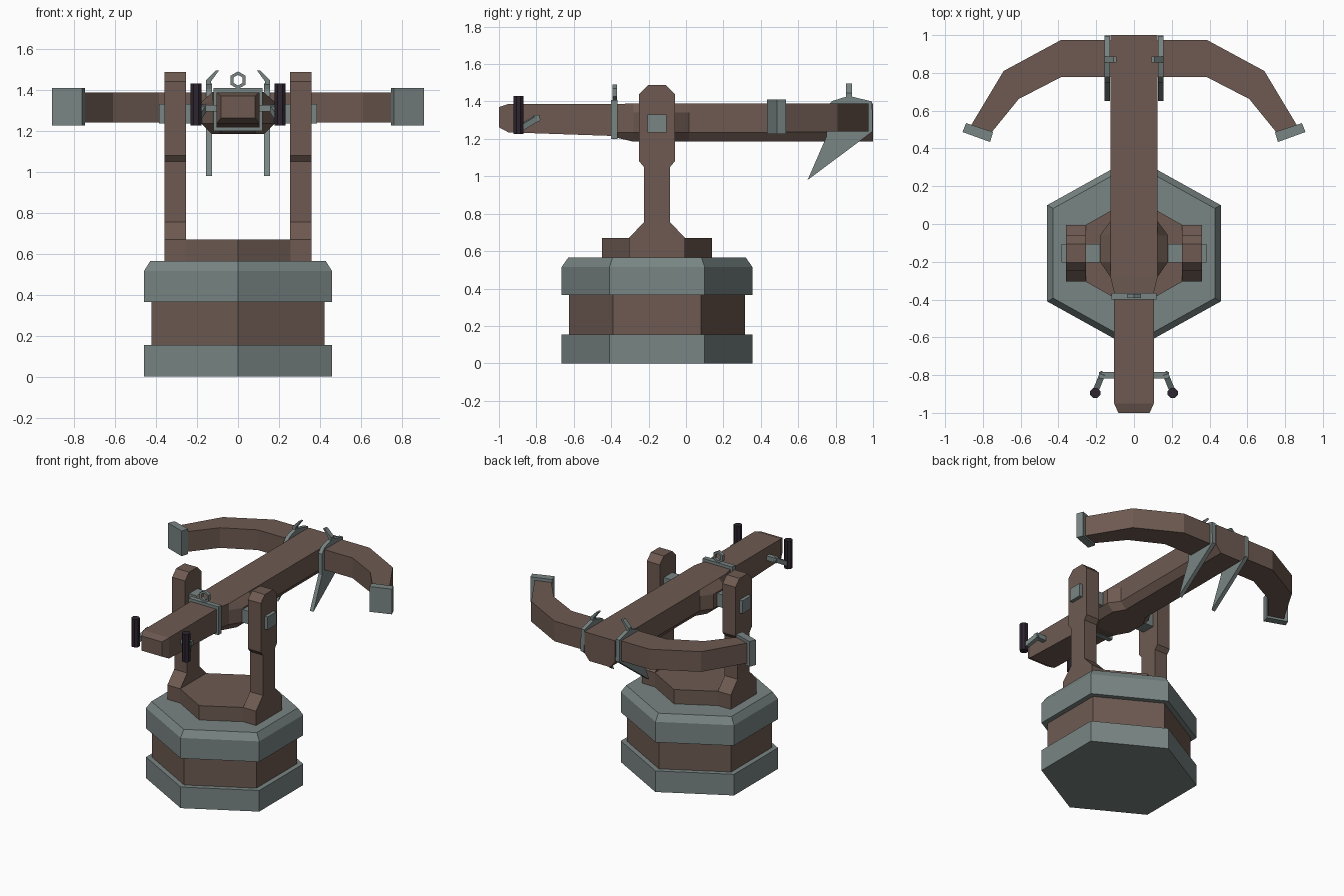
import bpy, math
from mathutils import Vector

if "Cube" in bpy.data.objects:
    bpy.data.objects.remove(bpy.data.objects["Cube"])


def material(name, rgb):
    m = bpy.data.materials.new(name)
    m.diffuse_color = (*rgb, 1)
    m.use_nodes = True
    m.node_tree.nodes["Principled BSDF"].inputs["Base Color"].default_value = m.diffuse_color
    return m


WOOD = material("brown wood", (0.155, 0.102, 0.083))
METAL = material("grey metal", (0.19, 0.235, 0.23))
GRIP = material("dark grip", (0.026, 0.018, 0.028))


def loft(name, rings, mat):
    """Skin a list of equal-length point rings and cap both ends."""
    n = len(rings[0])
    verts = [p for r in rings for p in r]
    faces = [(k * n + i, k * n + (i + 1) % n, (k + 1) * n + (i + 1) % n, (k + 1) * n + i)
             for k in range(len(rings) - 1) for i in range(n)]
    faces += [tuple(range(n))[::-1], tuple(range((len(rings) - 1) * n, len(rings) * n))]
    me = bpy.data.meshes.new(name)
    me.from_pydata([tuple(v) for v in verts], [], faces)
    me.materials.append(mat)
    ob = bpy.data.objects.new(name, me)
    bpy.context.collection.objects.link(ob)
    # consistent outward normals
    import bmesh
    bm = bmesh.new()
    bm.from_mesh(me)
    bmesh.ops.recalc_face_normals(bm, faces=bm.faces)
    bm.to_mesh(me)
    bm.free()
    return ob


def mirror(ob):
    ob.modifiers.new("mirror", "MIRROR").use_axis = (True, False, False)
    return ob


def box(name, x, y, z, mat):
    return loft(name, [[(x[0], y[0], h), (x[1], y[0], h), (x[1], y[1], h), (x[0], y[1], h)]
                       for h in z], mat)


def side_plate(name, yz, x0, x1, mat):
    return loft(name, [[(x, y, z) for y, z in yz] for x in (x0, x1)], mat)


def top_plate(name, xy, z0, z1, mat):
    return loft(name, [[(x, y, z) for x, y in xy] for z in (z0, z1)], mat)


def hexagon(r, z, sx=1.04):
    return [(sx * r * math.sin(math.radians(60 * i)),
             -0.155 + r * math.cos(math.radians(60 * i)), z) for i in range(6)]


def rod(name, a, b, r, sides, mat):
    a, b = Vector(a), Vector(b)
    q = (b - a).to_track_quat('Z', 'Y')
    ring = [q @ Vector((r * math.cos(2 * math.pi * (i + .5) / sides),
                        r * math.sin(2 * math.pi * (i + .5) / sides), 0)) for i in range(sides)]
    return loft(name, [[a + p for p in ring], [b + p for p in ring]], mat)


# hexagonal base
loft("base_lower_ring", [hexagon(.51, 0), hexagon(.51, .155)], METAL)
loft("base_drum", [hexagon(.47, .15), hexagon(.47, .37)], WOOD)
loft("base_upper_ring", [hexagon(.51, .365), hexagon(.51, .515), hexagon(.475, .565)], METAL)
loft("turntable", [hexagon(.295, .56, 1.02), hexagon(.295, .67, 1.02)], WOOD)

# upright posts
half = [(.15, .56), (.15, .67), (.07, .755), (.07, 1.05), (.095, 1.08), (.095, 1.44), (.048, 1.487)]
post = [(-.155 + d, z) for d, z in half] + [(-.155 - d, z) for d, z in reversed(half)]
mirror(side_plate("post", post, .255, .36, WOOD))
mirror(box("pivot_axle", (.15, .385), (-.205, -.105), (1.235, 1.33), METAL))

# stock: y, top half width, widest half width, bottom half width, then heights from the top down
stock = [(-1.0, .083, .083, .083, 1.37, 1.34, 1.29, 1.262),
         (-.95, .105, .105, .105, 1.387, 1.34, 1.27, 1.235),
         (-.37, .105, .105, .105, 1.387, 1.34, 1.27, 1.215)]
stock2 = [(-.365, .105, .105, .08, 1.387, 1.34, 1.235, 1.205),
          (-.28, .125, .125, .085, 1.389, 1.34, 1.235, 1.185),
          (-.2, .125, .18, .13, 1.389, 1.34, 1.235, 1.185),
          (-.06, .125, .18, .13, 1.389, 1.34, 1.235, 1.185),
          (.015, .125, .125, .085, 1.389, 1.34, 1.235, 1.185),
          (1.0, .125, .125, .085, 1.389, 1.34, 1.235, 1.185)]


def section(y, t, w, b, zt, zu, zm, zb):
    right = [(t, zt), (w, zu), (w, zm), (b, zb)]
    return [(x, y, z) for x, z in right] + [(-x, y, z) for x, z in reversed(right)]


loft("stock_rear", [section(*s) for s in stock], WOOD)
loft("stock_front", [section(*s) for s in stock2], WOOD)

# collar with sighting ring
box("collar", (-.12, .12), (-.4, -.365), (1.2, 1.408), METAL)
ring = []
for i in range(7):
    a = math.radians(60 * i)
    ring.append([(r * math.sin(a), y, 1.447 + r * math.cos(a))
                 for r, y in ((.043, -.393), (.043, -.37), (.026, -.37), (.026, -.393))])
loft("sight_ring", ring, METAL)

# bow arms and end caps
outer = [(0, .975), (.385, .975), (.69, .81), (.87, .51)]
inner = [(0, .778), (.385, .778), (.61, .662), (.762, .475)]
arm = [[(o[0], o[1], 1.24), (o[0], o[1], 1.388), (i[0], i[1], 1.388), (i[0], i[1], 1.24)]
       for o, i in zip(outer, inner)]
mirror(loft("bow_arm", [[(max(p[0], .1), p[1], p[2]) for p in r] for r in arm], WOOD))
mirror(top_plate("bow_cap", [(.746, .487), (.889, .534), (.908, .487), (.762, .434)],
                 1.225, 1.41, METAL))

# spiked side plates with inward hooks
spike = [(.75, 1.365), (.78, 1.402), (.87, 1.43), (.995, 1.4), (.998, 1.24), (.65, .98), (.75, 1.21)]
mirror(side_plate("spiked_plate", spike, .128, .157, METAL))
hook = [(.157, 1.4), (.157, 1.445), (.108, 1.495), (.092, 1.495), (.133, 1.44), (.133, 1.4)]
mirror(loft("plate_hook", [[(x, y, z) for x, z in hook] for y in (.855, .888)], METAL))

# steering handles
mirror(rod("handle_bracket", (.09, -.8, 1.31), (.185, -.8, 1.31), .024, 4, METAL))
mirror(rod("handle_arm", (.165, -.79, 1.315), (.208, -.895, 1.252), .022, 4, METAL))
mirror(rod("handle_grip", (.205, -.895, 1.225), (.205, -.895, 1.43), .029, 8, GRIP))
